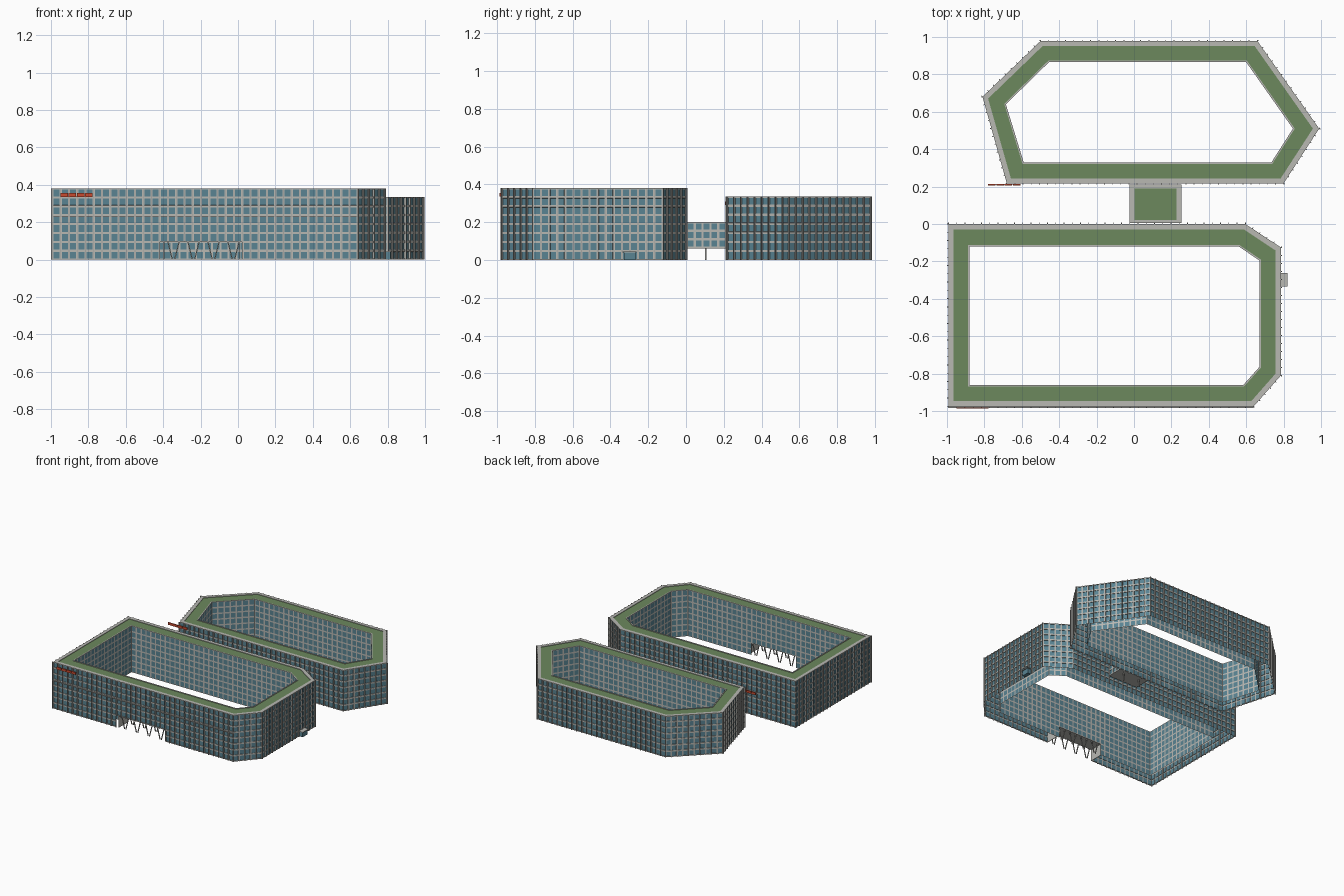
import bpy, bmesh
from math import hypot
from mathutils import Vector, Matrix

cube = bpy.data.objects.get("Cube")
if cube:
    bpy.data.objects.remove(cube, do_unlink=True)


def material(name, rgb):
    m = bpy.data.materials.new(name)
    m.use_nodes = True
    m.diffuse_color = (*rgb, 1)
    m.node_tree.nodes["Principled BSDF"].inputs["Base Color"].default_value = (*rgb, 1)
    return m


MATS = [material("pale concrete", (0.48, 0.48, 0.45)),
        material("blue grey glass", (0.10, 0.23, 0.29)),
        material("planted roof green", (0.15, 0.25, 0.11)),
        material("sign red", (0.58, 0.07, 0.03)),
        material("fin grey", (0.38, 0.38, 0.36))]
CONCRETE, GLASS, GREEN, RED, FIN = range(5)


def finish(name, bm):
    me = bpy.data.meshes.new(name)
    bm.to_mesh(me)
    bm.free()
    for m in MATS:
        me.materials.append(m)
    ob = bpy.data.objects.new(name, me)
    bpy.context.collection.objects.link(ob)
    return ob


def add_box(bm, lo, hi, mat, frame=Matrix()):
    lo, hi = Vector(lo), Vector(hi)
    m = frame @ Matrix.Translation((lo + hi) / 2) @ Matrix.Diagonal((*(hi - lo), 1))
    for v in bmesh.ops.create_cube(bm, size=1, matrix=m)["verts"]:
        for f in v.link_faces:
            f.material_index = mat


def box(name, lo, hi, mat):
    bm = bmesh.new()
    add_box(bm, lo, hi, mat)
    return finish(name, bm)


def strut(bm, a, b, r, mat):
    a, b = Vector(a), Vector(b)
    rot = (b - a).to_track_quat("Z", "Y").to_matrix().to_4x4()
    add_box(bm, (-r, -r, 0), (r, r, (b - a).length), mat, Matrix.Translation(a) @ rot)


PITCH = 0.044
PASS_X = (-0.40, 0.03)


def in_passage(x, y):
    return PASS_X[0] < x < PASS_X[1] and y < -0.8


def window_wall(bm, p, q, z0, z1, rows, outside):
    """Grid of windows; the wall faces left of the direction p to q."""
    p, q = Vector((*p, 0)), Vector((*q, 0))
    cols = max(1, round((q - p).length / PITCH))
    dz = (z1 - z0) / rows
    cells = []
    for c in range(cols):
        a, b = p.lerp(q, c / cols), p.lerp(q, (c + 1) / cols)
        mid = (a + b) / 2
        for r in range(rows):
            if r < 2 and in_passage(mid.x, mid.y):
                continue
            lo, hi = Vector((0, 0, z0 + r * dz)), Vector((0, 0, z0 + (r + 1) * dz))
            cells.append(bm.faces.new([bm.verts.new(v) for v in (a + lo, a + hi, b + hi, b + lo)]))
    bm.normal_update()
    bmesh.ops.inset_individual(bm, faces=cells, thickness=0.008, depth=0)
    if outside:
        bmesh.ops.inset_individual(bm, faces=cells, thickness=0.0004, depth=-0.004)
    for f in cells:
        f.material_index = GLASS
    return cols, dz


def add_fins(bm, p, q, cols, z1, dz):
    p, q = Vector((*p, 0)), Vector((*q, 0))
    u = (q - p).normalized()
    n = Vector((-u.y, u.x, 0))
    for c in range(cols + 1):
        o = p.lerp(q, c / cols)
        frame = Matrix((u, n, (0, 0, 1))).transposed().to_4x4()
        frame.translation = o
        base = 2 * dz if in_passage(o.x, o.y) else 0
        add_box(bm, (-0.002, -0.001, base), (0.002, 0.007, z1), FIN, frame)


def pairs(pts):
    return list(zip(pts, pts[1:] + pts[:1]))


def ring_building(name, outer, inner, height, rows):
    # Street facade with fins
    bm, fins = bmesh.new(), bmesh.new()
    for p, q in pairs(outer):
        cols, dz = window_wall(bm, p, q, 0, height, rows, True)
        add_fins(fins, p, q, cols, height, dz)
    finish(name + "_street_facade", bm)
    finish(name + "_fins", fins)
    # Flat courtyard facade
    bm = bmesh.new()
    for p, q in pairs(inner[::-1]):
        window_wall(bm, p, q, 0, height, rows, False)
    finish(name + "_courtyard_facade", bm)
    # Roof: parapet, sunken planting, inner kerb
    bm = bmesh.new()
    low = height - 0.004
    profile = [(0, height), (0.24, height), (0.24, low), (0.93, low), (0.93, height), (1, height)]
    loops = [[bm.verts.new(Vector((*o, z)).lerp(Vector((*i, z)), t)) for o, i in zip(outer, inner)]
             for t, z in profile]
    for k in range(len(loops) - 1):
        for (a, b), (c, d) in zip(pairs(loops[k]), pairs(loops[k + 1])):
            bm.faces.new((a, c, d, b)).material_index = GREEN if k == 2 else CONCRETE
    finish(name + "_roof", bm)


# Front and rear ring-shaped blocks
FRONT_H, REAR_H = 0.38, 0.335
ring_building("front_block",
              [(-0.992, 0), (0.595, 0), (0.785, -0.125), (0.785, -0.81), (0.64, -0.975), (-0.992, -0.975)],
              [(-0.88, -0.12), (0.56, -0.12), (0.67, -0.195), (0.67, -0.765), (0.585, -0.86), (-0.88, -0.86)],
              FRONT_H, 8)
ring_building("rear_block",
              [(-0.5, 0.978), (0.66, 0.978), (0.99, 0.51), (0.80, 0.217), (-0.68, 0.217), (-0.81, 0.68)],
              [(-0.455, 0.865), (0.60, 0.865), (0.85, 0.51), (0.735, 0.33), (-0.59, 0.33), (-0.685, 0.64)],
              REAR_H, 7)

# Thin ledge along the front facade
box("front_ledge", (-0.992, -0.983, 0.229), (0.64, -0.974, 0.233), FIN)

# Open passage under the front block
box("passage_ceiling", (PASS_X[0], -0.974, 0.094), (PASS_X[1], -0.861, 0.097), CONCRETE)
for side, x in zip(("left", "right"), PASS_X[::-1]):
    box("passage_wall_" + side, (x - 0.002, -0.974, 0), (x + 0.002, -0.861, 0.095), CONCRETE)
bm = bmesh.new()
for y in (-0.965, -0.87):
    for k in range(4):
        x = -0.345 + k * 0.107
        for s in (-1, 1):
            strut(bm, (x + s * 0.006, y, 0), (x + s * 0.03, y, 0.095), 0.003, CONCRETE)
finish("passage_v_columns", bm)

# Bridge between the blocks
X0, X1, Y0, Y1, Z0, Z1 = -0.02, 0.25, 0.005, 0.212, 0.065, 0.2
bm = bmesh.new()
window_wall(bm, (X1, Y1), (X1, Y0), Z0, Z1, 3, True)
window_wall(bm, (X0, Y0), (X0, Y1), Z0, Z1, 3, True)
finish("bridge_walls", bm)
box("bridge_floor", (X0, Y0, Z0 - 0.003), (X1, Y1, Z0 + 0.003), CONCRETE)
box("bridge_roof", (X0 - 0.004, Y0, Z1 - 0.004), (X1 + 0.004, Y1, Z1), CONCRETE)
box("bridge_planting", (X0 + 0.022, Y0 + 0.017, Z1 - 0.001), (X1 - 0.022, Y1 - 0.022, Z1 + 0.001), GREEN)
bm = bmesh.new()
for x in (0.04, 0.19):
    strut(bm, (x, 0.105, 0), (x, 0.105, Z0), 0.004, FIN)
finish("bridge_columns", bm)

# Glazed side porch
box("porch_glass", (0.784, -0.328, 0), (0.815, -0.268, 0.04), GLASS)
box("porch_roof", (0.784, -0.335, 0.04), (0.822, -0.261, 0.045), CONCRETE)


# Red sign bars near the parapets
def sign(name, x0, y, z):
    bm = bmesh.new()
    for k in range(4):
        x = x0 + k * 0.044
        add_box(bm, (x, y, z), (x + 0.04, y + 0.006, z + 0.02), RED)
    add_box(bm, (x0, y + 0.001, z + 0.002), (x0 + 0.172, y + 0.005, z + 0.006), RED)
    finish(name, bm)


sign("front_block_sign", -0.95, -0.987, 0.335)
sign("rear_block_sign", -0.78, 0.207, 0.29)
